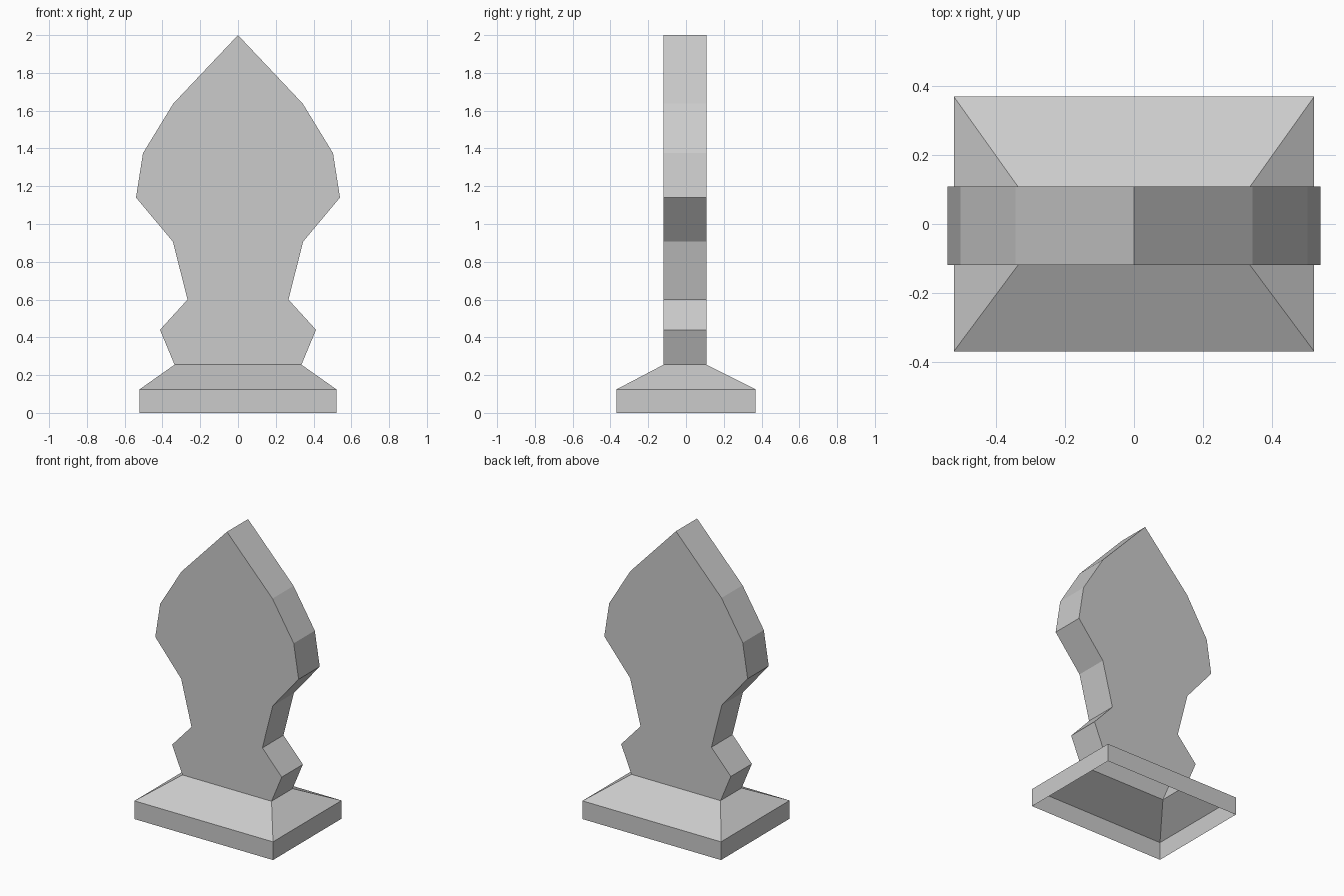
import bpy
import bmesh

cube = bpy.data.objects.get("Cube")
if cube:
    bpy.data.objects.remove(cube, do_unlink=True)

# Plain stone colour
stone = bpy.data.materials.new("grey_stone")
stone.use_nodes = True
grey = (0.6, 0.6, 0.6, 1)
stone.diffuse_color = grey
stone.node_tree.nodes["Principled BSDF"].inputs["Base Color"].default_value = grey


def add_object(name, bm):
    bmesh.ops.recalc_face_normals(bm, faces=bm.faces)
    mesh = bpy.data.meshes.new(name)
    bm.to_mesh(mesh)
    bm.free()
    mesh.materials.append(stone)
    obj = bpy.data.objects.new(name, mesh)
    bpy.context.collection.objects.link(obj)
    return obj


FRONT, BACK = -0.119, 0.108
NECK_X, NECK_Z = 0.336, 0.255

# Slab: half outline from neck to tip, mirrored and extruded, open underneath
half = [(NECK_X, NECK_Z), (0.413, 0.44), (0.267, 0.6), (0.345, 0.907),
        (0.54, 1.14), (0.503, 1.375), (0.343, 1.637)]
outline = half + [(0, 2)] + [(-x, z) for x, z in reversed(half)]
bm = bmesh.new()
face = bm.faces.new([bm.verts.new((x, FRONT, z)) for x, z in outline])
ext = bmesh.ops.extrude_face_region(bm, geom=[face], use_keep_orig=True)
moved = [v for v in ext["geom"] if isinstance(v, bmesh.types.BMVert)]
bmesh.ops.translate(bm, verts=moved, vec=(0, BACK - FRONT, 0))
bmesh.ops.recalc_face_normals(bm, faces=bm.faces)
under = [f for f in bm.faces if all(abs(v.co.z - NECK_Z) < 0.001 for v in f.verts)]
bmesh.ops.delete(bm, geom=under, context="FACES_ONLY")
add_object("finial_slab", bm)

# Plinth: hollow shell of stacked rectangles, sloped above and straight below
bm = bmesh.new()
rings = []
for x, y0, y1, z in [(0.522, -0.369, 0.369, 0), (0.522, -0.369, 0.369, 0.124),
                     (NECK_X, FRONT, BACK, NECK_Z)]:
    corners = [(-x, y0), (x, y0), (x, y1), (-x, y1)]
    rings.append([bm.verts.new((cx, cy, z)) for cx, cy in corners])
for low, high in zip(rings, rings[1:]):
    for i in range(4):
        j = (i + 1) % 4
        bm.faces.new((low[i], low[j], high[j], high[i]))
add_object("plinth", bm)
